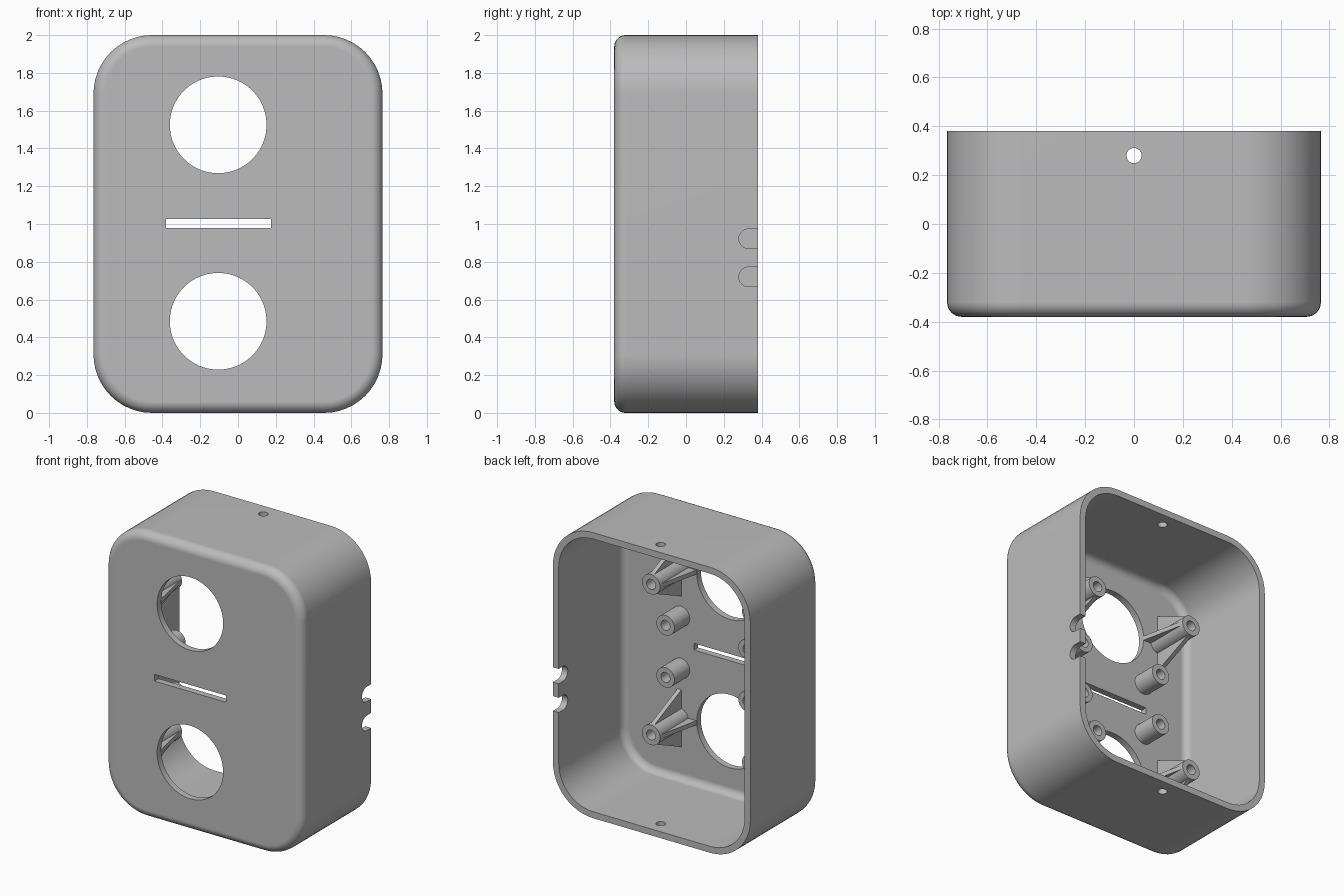
import bpy, bmesh
from math import sin, cos, pi, radians
from mathutils import Vector

cube = bpy.data.objects.get("Cube")
if cube:
    bpy.data.objects.remove(cube, do_unlink=True)

W, H, BACK, FRONT = 1.53, 2.0, 0.38, -0.38
WALL, CORNER, FILLET = 0.045, 0.31, 0.06
FLOOR = FRONT + WALL
HOLE_X, HOLE_R, HOLES_Z = -0.105, 0.256, (0.485, 1.525)

grey = bpy.data.materials.new("plain grey")
grey.use_nodes = True
grey.diffuse_color = (0.5, 0.5, 0.5, 1)
grey.node_tree.nodes["Principled BSDF"].inputs["Base Color"].default_value = grey.diffuse_color


def outline(w, h, r, n=12, cx=0.0, cy=0.0):
    """Rounded rectangle as 2D points; a circle when r is half of w and h."""
    pts = []
    for k, (sx, sy) in enumerate(((1, 1), (-1, 1), (-1, -1), (1, -1))):
        for i in range(n + 1):
            a = (k + i / n) * pi / 2
            p = Vector((cx + sx * (w / 2 - r) + r * cos(a),
                        cy + sy * (h / 2 - r) + r * sin(a)))
            if not pts or (p - pts[-1]).length > 1e-5:
                pts.append(p)
    if (pts[0] - pts[-1]).length < 1e-5:
        pts.pop()
    return pts


def place(p, depth, axis):
    """Put a 2D point on a plane across the given axis."""
    return {"x": (depth, p[0], p[1]), "y": (p[0], depth, p[1]), "z": (p[0], p[1], depth)}[axis]


def loft(bm, sections, axis="y", loop=False):
    """Skin a list of (points, depth) sections and cap the ends."""
    rings = [[bm.verts.new(place(p, d, axis)) for p in pts] for pts, d in sections]
    for a, b in zip(rings, rings[1:]):
        for i in range(len(a)):
            j = (i + 1) % len(a)
            bm.faces.new((a[i], a[j], b[j], b[i]))
    bm.faces.new(rings[0])
    bm.faces.new(rings[-1])


def finish(name, bm):
    bmesh.ops.recalc_face_normals(bm, faces=bm.faces)
    mesh = bpy.data.meshes.new(name)
    bm.to_mesh(mesh)
    bm.free()
    mesh.materials.append(grey)
    ob = bpy.data.objects.new(name, mesh)
    bpy.context.collection.objects.link(ob)
    return ob


def activate(ob):
    bpy.ops.object.select_all(action="DESELECT")
    ob.select_set(True)
    bpy.context.view_layer.objects.active = ob


def smooth(ob):
    activate(ob)
    bpy.ops.object.shade_smooth_by_angle(angle=radians(35))


def shell_sections(inset, front, fillet):
    """Sections from the back rim to the filleted front face."""
    def ring(extra):
        i = inset + extra
        return outline(W - 2 * i, H - 2 * i, CORNER - i, cy=H / 2)
    out = [(ring(0), BACK)]
    for k in range(9):
        a = k / 8 * pi / 2
        out.append((ring(fillet * (1 - cos(a))), front + fillet * (1 - sin(a))))
    return out


# Hollow case, open at the back
bm = bmesh.new()
outer = shell_sections(0, FRONT, FILLET)
inner = shell_sections(WALL, FLOOR, 0.05)
loft(bm, outer[::-1] + inner)
case = finish("case_shell", bm)

# Cutters: round openings, slot, screw holes and cable notches
bm = bmesh.new()
for z in HOLES_Z:
    circle = outline(2 * HOLE_R, 2 * HOLE_R, HOLE_R, 20, HOLE_X, z)
    loft(bm, [(circle, FRONT - 0.1), (circle, FLOOR + 0.1)])
slot = outline(0.555, 0.047, 0.001, 1, -0.103, 1.003)
loft(bm, [(slot, FRONT - 0.1), (slot, FLOOR + 0.1)])
for z in (0, H):
    screw = outline(0.062, 0.062, 0.031, 8, 0, 0.28)
    loft(bm, [(screw, z - 0.1), (screw, z + 0.1)], "z")
for z in (0.72, 0.922):
    notch = outline(0.3, 0.104, 0.052, 10, 0.43, z)
    loft(bm, [(notch, 0.65), (notch, 0.9)], "x")
cutter = finish("opening_cutter", bm)
cutter.hide_render = True

cut = case.modifiers.new("openings", "BOOLEAN")
cut.operation, cut.solver, cut.object = "DIFFERENCE", "EXACT", cutter
activate(case)
bpy.ops.object.modifier_apply(modifier=cut.name)
bpy.data.objects.remove(cutter, do_unlink=True)
smooth(case)
normals = case.modifiers.new("clean_shading", "WEIGHTED_NORMAL")
normals.keep_sharp = True


def boss(name, x, z, tip):
    """Round standoff with a blind screw hole."""
    bm = bmesh.new()
    out = outline(0.14, 0.14, 0.07, 8, x, z)
    bore = outline(0.07, 0.07, 0.035, 8, x, z)
    loft(bm, [(out, FLOOR - 0.01), (out, tip), (bore, tip), (bore, FLOOR + 0.01)])
    smooth(finish(name, bm))


def fin(name, x, z, dx, dz, reach, tip):
    """Thin triangular brace from the boss to the floor."""
    bm = bmesh.new()
    half = 0.015
    near, top = 0.045, 0.066
    profile = [(near, FLOOR - 0.005), (reach, FLOOR - 0.005), (reach, FLOOR),
               (top, tip), (near, tip)]
    sides = [[bm.verts.new((x + dx * r + s * dz, y, z + dz * r + s * dx))
              for r, y in profile] for s in (-half, half)]
    bm.faces.new(sides[0])
    bm.faces.new(sides[1])
    for i in range(len(profile)):
        j = (i + 1) % len(profile)
        bm.faces.new((sides[0][i], sides[0][j], sides[1][j], sides[1][i]))
    finish(name, bm)


# Short plain standoffs around the slot
for side, x in (("left", 0.275), ("right", -0.36)):
    for level, z in (("lower", 0.825), ("upper", 1.19)):
        boss(f"short_standoff_{level}_{side}", x, z, -0.165)

# Tall braced standoffs beside the round openings
TALL_TIP = -0.02
for side, x, inward in (("left", 0.285, -1), ("right", -0.49, 1)):
    for level, z in (("lower", 0.475), ("upper", 1.53)):
        tag = f"{level}_{side}"
        boss(f"tall_standoff_{tag}", x, z, TALL_TIP)
        for way, dx, dz, reach in (("up", 0, 1, 0.2), ("down", 0, -1, 0.2),
                                   ("inner", inward, 0, 0.13)):
            fin(f"brace_{way}_{tag}", x, z, dx, dz, reach, TALL_TIP - 0.01)
